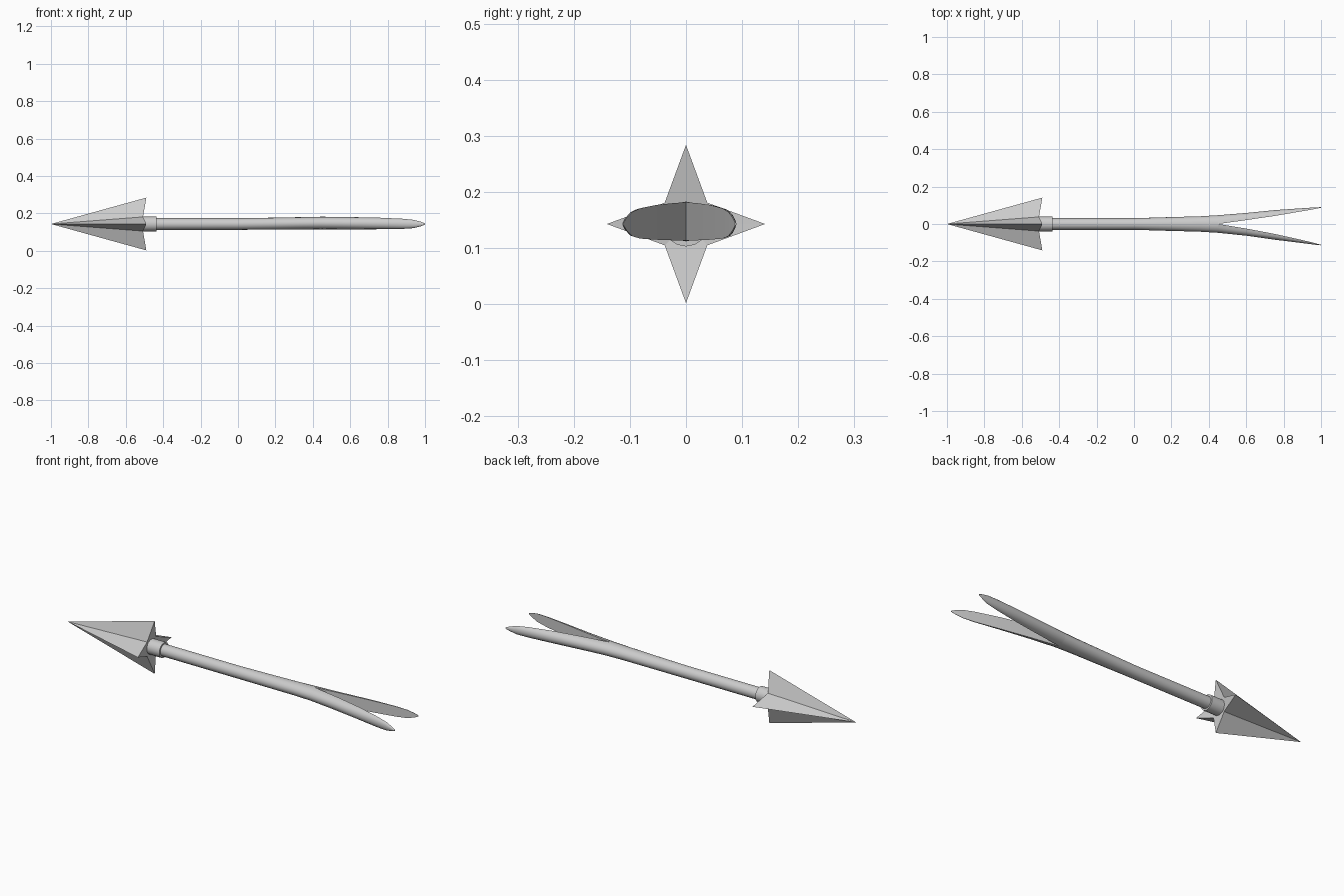
import bpy, bmesh
from math import sin, cos, pi

if "Cube" in bpy.data.objects:
    bpy.data.objects.remove(bpy.data.objects["Cube"])

Z = 0.143  # axis height


def make(name, bm, smooth=True):
    bmesh.ops.recalc_face_normals(bm, faces=bm.faces)
    me = bpy.data.meshes.new(name)
    bm.to_mesh(me)
    bm.free()
    ob = bpy.data.objects.new(name, me)
    bpy.context.collection.objects.link(ob)
    if smooth:
        bpy.ops.object.select_all(action='DESELECT')
        bpy.context.view_layer.objects.active = ob
        ob.select_set(True)
        bpy.ops.object.shade_smooth_by_angle(angle=0.6)
    return ob


def loft(name, rings):
    bm = bmesh.new()
    loops = [[bm.verts.new(p) for p in r] for r in rings]
    n = len(loops[0])
    for a, b in zip(loops, loops[1:]):
        for i in range(n):
            j = (i + 1) % n
            bm.faces.new((a[i], a[j], b[j], b[i]))
    bm.faces.new(loops[0])
    bm.faces.new(loops[-1])
    return make(name, bm)


def ellipse(x, ry, rz, zc=Z, n=16):
    return [(x, ry * cos(2 * pi * i / n), zc + rz * sin(2 * pi * i / n)) for i in range(n)]


def half_round(x, inner, outer, h, zc, side):
    return [(x, side * (inner + (outer - inner) * cos(a)), zc + h * sin(a))
            for a in (pi * (i / 8 - 0.5) for i in range(9))]


# Arrow head: four-pointed star pyramid with a slightly recessed back
bm = bmesh.new()
tip = bm.verts.new((-1, 0, Z))
hub = bm.verts.new((-0.515, 0, Z))
star = []
for i in range(8):
    r, x = (0.141, -0.49) if i % 2 == 0 else (0.0537, -0.508)
    star.append(bm.verts.new((x, r * cos(i * pi / 4), Z + r * sin(i * pi / 4))))
for a, b in zip(star, star[1:] + star[:1]):
    bm.faces.new((tip, a, b))
    bm.faces.new((hub, b, a))
make("arrow_head", bm, smooth=False)

# Collar behind the head
loft("collar", [ellipse(-0.53, 0.04, 0.04), ellipse(-0.435, 0.04, 0.04)])

# Shaft, widening toward the fork
loft("shaft", [ellipse(x, ry, rz, zc) for x, ry, rz, zc in (
    (-0.45, 0.031, 0.031, Z), (0.0, 0.031, 0.031, Z), (0.2, 0.037, 0.032, 0.145),
    (0.35, 0.041, 0.033, 0.147), (0.45, 0.047, 0.034, 0.148))])

# Two split prongs with flat inner faces; one spreads a little wider
sections = ((0.45, 0.0, 0.047, 0.034, 0.148), (0.6, 0.021, 0.059, 0.033, 0.147),
            (0.75, 0.043, 0.074, 0.031, 0.146), (0.88, 0.065, 0.083, 0.027, 0.144),
            (0.94, 0.075, 0.087, 0.022, 0.143), (0.975, 0.082, 0.089, 0.013, 0.143),
            (1.0, 0.087, 0.09, 0.003, 0.143))
for name, side, spread in (("prong_left", 1, 0.0), ("prong_right", -1, 0.024)):
    loft(name, [half_round(x, i + spread * max(0, (x - 0.45) / 0.55) ** 1.5,
                           o + spread * max(0, (x - 0.45) / 0.55) ** 1.5, h, zc, side)
                for x, i, o, h, zc in sections])
